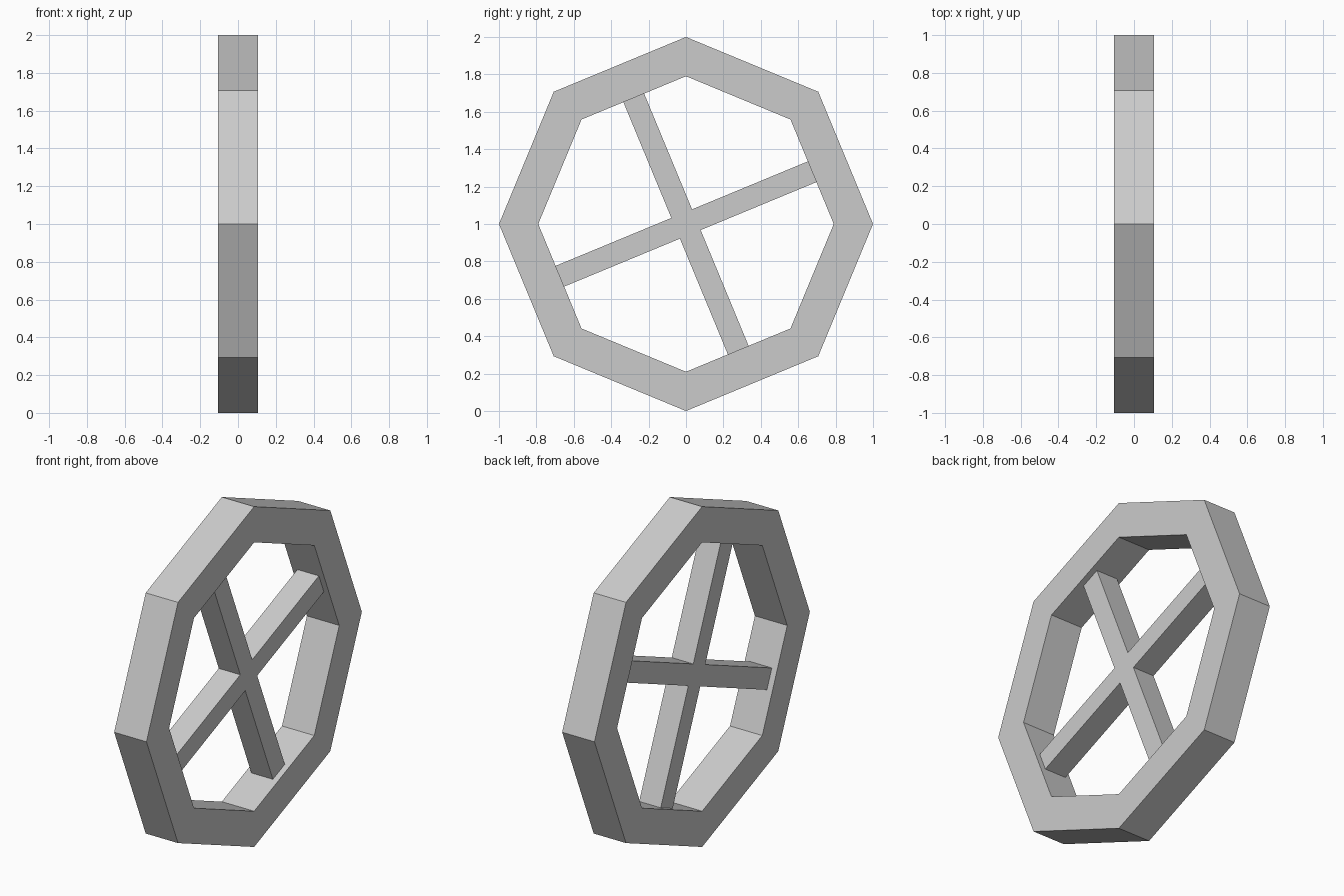
import bpy, bmesh
from math import sin, cos, pi

if "Cube" in bpy.data.objects:
    bpy.data.objects.remove(bpy.data.objects["Cube"])

HUB_Z = 1.0
SIDES = 8
OUTER, INNER = 1.0, 0.79      # corner radii of the rim
RIM_HALF = 0.105              # half thickness of the rim
SPOKE_HALF = 0.07             # half thickness of the spokes
SPOKE_W = 0.06                # half width of a spoke
REACH = INNER * cos(pi / SIDES)


def finish(name, bm):
    bmesh.ops.recalc_face_normals(bm, faces=bm.faces[:])
    mesh = bpy.data.meshes.new(name)
    bm.to_mesh(mesh)
    bm.free()
    obj = bpy.data.objects.new(name, mesh)
    obj.location.z = HUB_Z
    bpy.context.collection.objects.link(obj)
    return obj


# Rim: a rectangular section swept round eight corners
bm = bmesh.new()
section = [(-RIM_HALF, INNER), (RIM_HALF, INNER), (RIM_HALF, OUTER), (-RIM_HALF, OUTER)]
rings = []
for i in range(SIDES):
    a = 2 * pi * i / SIDES
    rings.append([bm.verts.new((x, r * cos(a), r * sin(a))) for x, r in section])
for i in range(SIDES):
    p, q = rings[i], rings[(i + 1) % SIDES]
    for j in range(4):
        k = (j + 1) % 4
        bm.faces.new((p[j], p[k], q[k], q[j]))
finish("wheel_rim", bm)

# Spokes: one cross-shaped profile, extruded, meeting the middles of the rim sides
bm = bmesh.new()
arm = [(SPOKE_W, -SPOKE_W), (REACH, -SPOKE_W), (REACH, SPOKE_W)]
outline = []
for i in range(4):
    a = pi / SIDES + i * pi / 2
    for u, v in arm:
        outline.append(bm.verts.new((-SPOKE_HALF, u * cos(a) - v * sin(a), u * sin(a) + v * cos(a))))
face = bm.faces.new(outline)
ext = bmesh.ops.extrude_face_region(bm, geom=[face], use_keep_orig=True)
moved = [g for g in ext["geom"] if isinstance(g, bmesh.types.BMVert)]
bmesh.ops.translate(bm, verts=moved, vec=(2 * SPOKE_HALF, 0, 0))
finish("wheel_spokes", bm)
